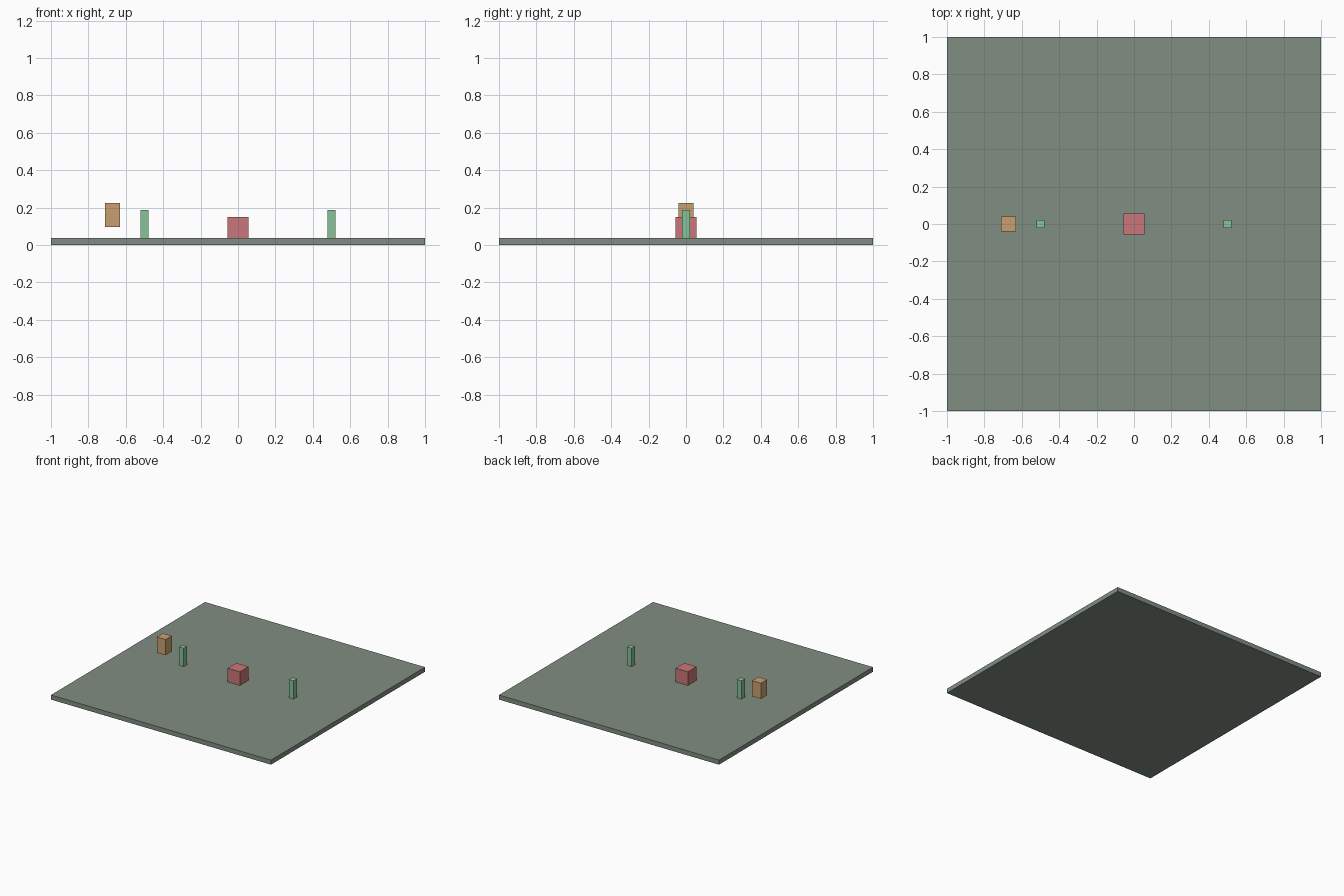
import bpy

# Remove the default object
cube = bpy.data.objects.get("Cube")
if cube:
    bpy.data.objects.remove(cube, do_unlink=True)


def make_material(name, rgb):
    mat = bpy.data.materials.new(name)
    mat.use_nodes = True
    colour = (*rgb, 1.0)
    mat.diffuse_color = colour
    mat.node_tree.nodes["Principled BSDF"].inputs["Base Color"].default_value = colour
    return mat


def add_box(name, x, bottom, width, depth, height, mat):
    bpy.ops.mesh.primitive_cube_add(size=1, location=(x, 0, bottom + height / 2))
    box = bpy.context.object
    box.name = name
    box.scale = (width, depth, height)
    bpy.ops.object.transform_apply(location=False, rotation=False, scale=True)
    box.data.materials.append(mat)
    return box


grey_green = make_material("grey green", (0.216, 0.270, 0.223))
red = make_material("soft red", (0.584, 0.185, 0.195))
green = make_material("light green", (0.238, 0.546, 0.305))
tan = make_material("tan", (0.578, 0.352, 0.162))

FLOOR = 0.0375

# Ground slab
add_box("ground_slab", 0, 0, 2, 2, FLOOR, grey_green)

# Central block
add_box("centre_block", 0, FLOOR, 0.1125, 0.1125, 0.1125, red)

# Pair of posts
for side, x in (("left", 0.5), ("right", -0.5)):
    add_box(side + "_post", x, FLOOR, 0.045, 0.045, 0.15, green)

# Box floating above the slab beside the right post
add_box("floating_box", -0.67, 0.096, 0.08, 0.08, 0.129, tan)
